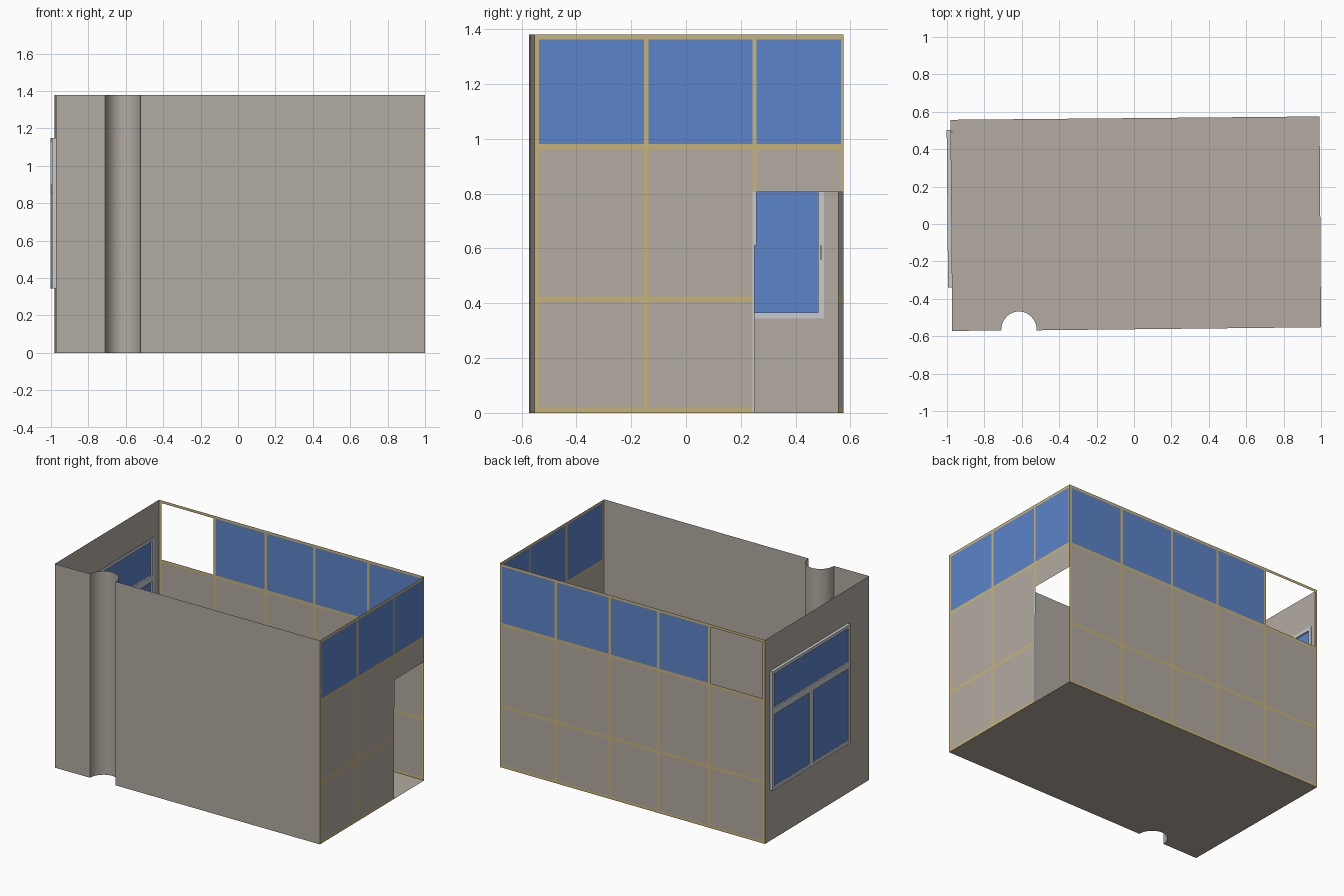
import bpy, bmesh, math
from mathutils import Vector

if "Cube" in bpy.data.objects:
    bpy.data.objects.remove(bpy.data.objects["Cube"])

H = 1.38
# plan corners: back left, front left, front right, back right
BL, FL = Vector((-0.982, 0.557)), Vector((-0.972, -0.572))
FR, BR = Vector((1.0, -0.552)), Vector((0.992, 0.575))


def mat(name, r, g, b):
    m = bpy.data.materials.new(name)
    m.diffuse_color = (r, g, b, 1)
    m.use_nodes = True
    m.node_tree.nodes["Principled BSDF"].inputs["Base Color"].default_value = m.diffuse_color
    return m


PLASTER = mat("warm_grey_plaster", 0.445, 0.407, 0.356)
GOLD = mat("tan_bars", 0.578, 0.451, 0.195)
GLASS = mat("blue_glass", 0.107, 0.228, 0.591)
WHITE = mat("pale_frame", 0.578, 0.591, 0.624)
MATS = [PLASTER, GOLD, GLASS, WHITE]


def finish(name, bm, mats):
    bmesh.ops.remove_doubles(bm, verts=bm.verts, dist=1e-5)
    me = bpy.data.meshes.new(name)
    bm.to_mesh(me)
    bm.free()
    for m in mats:
        me.materials.append(m)
    ob = bpy.data.objects.new(name, me)
    bpy.context.collection.objects.link(ob)
    return ob


def on_line(p, q, axis, c):
    """Point of the wall line p-q at coordinate c on the given axis."""
    return p.lerp(q, (c - p[axis]) / (q[axis] - p[axis]))


def grid_wall(name, p, q, axis, us, zs, rule):
    """Flat wall cut into cells; rule(u, z) gives a colour index or None for a hole."""
    bm = bmesh.new()
    for u0, u1 in zip(us, us[1:]):
        for z0, z1 in zip(zs, zs[1:]):
            k = rule((u0 + u1) / 2, (z0 + z1) / 2)
            if k is None:
                continue
            a, b = on_line(p, q, axis, u0), on_line(p, q, axis, u1)
            f = bm.faces.new([bm.verts.new((*v, z)) for v, z in
                              ((a, z0), (b, z0), (b, z1), (a, z1))])
            f.material_index = k
    return finish(name, bm, MATS)


# Floor and front wall share an outline with a round column notch
cx, r, n = -0.615, 0.095, 24
cy = on_line(FL, FR, 0, cx).y
notch = [Vector((cx - r * math.cos(math.pi * i / n), cy + 1.06 * r * math.sin(math.pi * i / n)))
         for i in range(n + 1)]
front = [FL] + notch + [FR]

bm = bmesh.new()
bm.faces.new([bm.verts.new((*p, 0)) for p in front + [BR, BL]])
finish("floor", bm, [PLASTER])

bm = bmesh.new()
for a, b in zip(front, front[1:]):
    bm.faces.new([bm.verts.new(v) for v in ((*a, 0), (*b, 0), (*b, H), (*a, H))])
wall = finish("front_wall", bm, [PLASTER])
bpy.context.view_layer.objects.active = wall
wall.select_set(True)
bpy.ops.object.shade_smooth_by_angle(angle=math.radians(30))

# Bar positions for the two partition walls
ROWS = [(0, 0.018), (0.405, 0.424), (0.96, 0.98), (1.362, H)]


def inside(v, spans):
    return any(a < v < b for a, b in spans)


def cuts(spans, extra=()):
    return sorted({c for s in spans for c in s} | set(extra))


# Back partition: five bays, one open at the top left
back_bars = [(BL.x, -0.965)] + [(c - 0.009, c + 0.009) for c in (-0.567, -0.187, 0.175, 0.577)] \
    + [(0.975, BR.x)]


def back_rule(x, z):
    if inside(x, back_bars) or inside(z, ROWS):
        return 1
    if z > 0.97:
        return None if x < -0.567 else 2
    return 0


grid_wall("back_partition", BR, BL, 0, cuts(back_bars)[::-1], cuts(ROWS), back_rule)

# Right partition: three bays with a doorway and pale jamb
right_bars = [(FR.y, -0.536), (-0.154, -0.137), (0.243, 0.257), (0.565, BR.y)]


def right_rule(y, z):
    if z < 0.805 and y > 0.243:
        return 3 if y < 0.249 or (y < 0.257 and z > 0.61) else None
    if inside(y, right_bars) or inside(z, ROWS):
        return 1
    return 2 if z > 0.97 else 0


grid_wall("right_partition", FR, BR, 1, cuts(right_bars, [0.249]),
          cuts(ROWS, [0.61, 0.805]), right_rule)

# Left wall with window hole
Y0, Y1, Z0, Z1 = -0.34, 0.503, 0.345, 1.15
grid_wall("left_wall", BL, FL, 1, [BL.y, Y1, Y0, FL.y], [0, Z0, Z1, H],
          lambda y, z: None if Y0 < y < Y1 and Z0 < z < Z1 else 0)


def window_box(bm, y0, y1, z0, z1, d0, d1):
    """Box following the left wall, from depth d0 to d1 off its plane."""
    vs = bmesh.ops.create_cube(bm, size=1)["verts"]
    for v in vs:
        y = y1 if v.co.y > 0 else y0
        v.co = (on_line(BL, FL, 1, y).x + (d1 if v.co.x > 0 else d0), y,
                z1 if v.co.z > 0 else z0)


# Window frame: outer border, transom and centre mullion
t, zt0, zt1, ym = 0.021, 0.855, 0.9, 0.08
bm = bmesh.new()
for y0, y1, z0, z1 in ((Y0, Y0 + t, Z0, Z1), (Y1 - t, Y1, Z0, Z1),
                       (Y0 + t, Y1 - t, Z0, Z0 + t), (Y0 + t, Y1 - t, Z1 - t, Z1),
                       (Y0 + t, Y1 - t, zt0, zt1),
                       (ym - 0.022, ym + 0.022, Z0 + t, zt0)):
    window_box(bm, y0, y1, z0, z1, -0.02, 0.003)
finish("window_frame", bm, [WHITE])

# Window panes
bm = bmesh.new()
for y0, y1, z0, z1 in ((Y0 + t, Y1 - t, zt1, Z1 - t), (Y0 + t, ym - 0.022, Z0 + t, zt0),
                       (ym + 0.022, Y1 - t, Z0 + t, zt0)):
    window_box(bm, y0, y1, z0, z1, -0.011, -0.007)
finish("window_panes", bm, [GLASS])

# Window handle on the inside
bm = bmesh.new()
window_box(bm, 0.488, 0.494, 0.56, 0.61, 0.003, 0.012)
finish("window_handle", bm, [WHITE])
